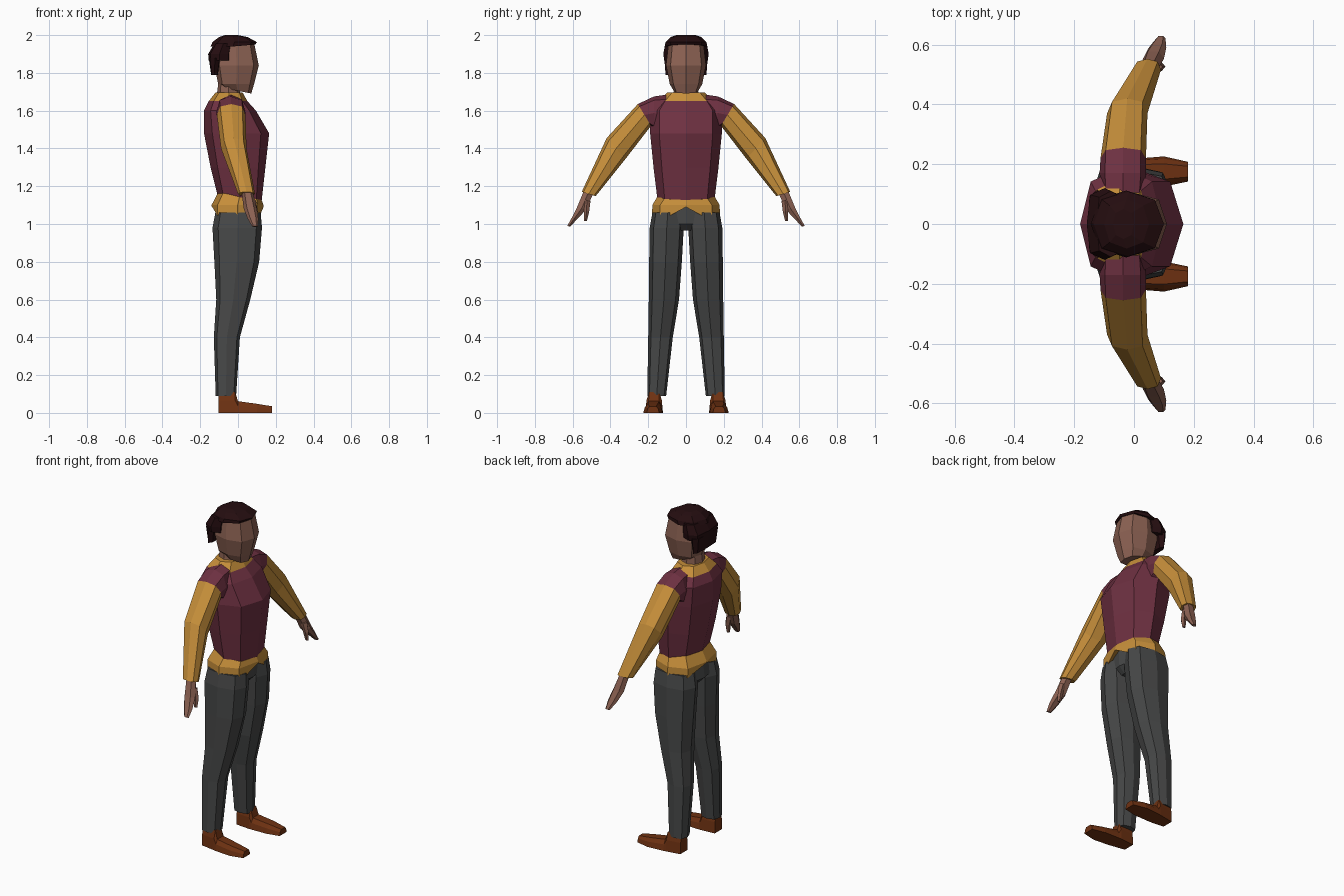
import bpy, bmesh, math
from mathutils import Vector

if "Cube" in bpy.data.objects:
    bpy.data.objects.remove(bpy.data.objects["Cube"])


def material(name, r, g, b):
    m = bpy.data.materials.new(name)
    m.diffuse_color = (r, g, b, 1)
    m.use_nodes = True
    m.node_tree.nodes["Principled BSDF"].inputs["Base Color"].default_value = m.diffuse_color
    return m


SKIN = material("brown skin", 0.26, 0.12, 0.085)
HAIR = material("dark hair", 0.018, 0.004, 0.005)
VEST = material("burgundy vest", 0.155, 0.03, 0.053)
SHIRT = material("mustard shirt", 0.56, 0.27, 0.042)
TROUSERS = material("grey trousers", 0.062, 0.064, 0.064)
SHOE = material("brown leather", 0.16, 0.032, 0.006)


def oval(c, u, v, n=8, p=0.9, start=0.0):
    """Faceted oval around c spanned by u and v; a lower p is squarer."""
    f = lambda t: math.copysign(abs(t) ** p, t) if abs(t) > 1e-6 else 0.0
    angles = [math.tau * (i + start) / n for i in range(n)]
    return [Vector(c) + Vector(u) * f(math.cos(a)) + Vector(v) * f(math.sin(a)) for a in angles]


def flat_ring(z, xb, xf, y0, y1, **kw):
    """Level ring from back xb to front xf and side y0 to y1."""
    return oval(((xb + xf) / 2, (y0 + y1) / 2, z), ((xf - xb) / 2, 0, 0), (0, (y1 - y0) / 2, 0), **kw)


def limb_ring(xb, xf, top, low, **kw):
    """Ring across an arm, from its lower to its upper (y, z) point."""
    t, l = Vector((0, *top)), Vector((0, *low))
    c = (t + l) / 2
    c.x = (xb + xf) / 2
    return oval(c, ((xf - xb) / 2, 0, 0), (t - l) / 2, **kw)


def loft(name, rings, mats, bands=None, mirror=False):
    """Skin a list of rings; bands gives the material index of each step."""
    bm = bmesh.new()
    vs = [[bm.verts.new(p) for p in r] for r in rings]
    n = len(vs[0])
    for k in range(len(vs) - 1):
        for i in range(n):
            j = (i + 1) % n
            f = bm.faces.new((vs[k][i], vs[k][j], vs[k + 1][j], vs[k + 1][i]))
            f.material_index = bands[k] if bands else 0
    bm.faces.new(vs[0][::-1]).material_index = bands[0] if bands else 0
    bm.faces.new(vs[-1]).material_index = bands[-1] if bands else 0
    bmesh.ops.recalc_face_normals(bm, faces=bm.faces)
    me = bpy.data.meshes.new(name)
    bm.to_mesh(me)
    bm.free()
    for m in mats:
        me.materials.append(m)
    ob = bpy.data.objects.new(name, me)
    bpy.context.collection.objects.link(ob)
    if mirror:
        mod = ob.modifiers.new("mirror", 'MIRROR')
        mod.use_axis = (False, True, False)
        mod.use_mirror_merge = False
    return ob


def body(name, rows, mats, bands=None, **kw):
    """Symmetric loft from rows of z, back, front, half width."""
    return loft(name, [flat_ring(z, b, f, -h, h, **kw) for z, b, f, h in rows], mats, bands)


# Torso: vest with a mustard collar
body("vest", [(1.12, -0.10, 0.125, 0.15), (1.30, -0.145, 0.145, 0.172), (1.48, -0.18, 0.165, 0.19),
              (1.60, -0.18, 0.095, 0.19), (1.65, -0.155, 0.05, 0.15), (1.695, -0.12, 0.025, 0.10)],
     [VEST, SHIRT], [0, 0, 0, 0, 1], p=0.85)

# Flared shirt hem with a zigzag lower edge
hem = [flat_ring(z, b, f, -h, h, p=0.75) for z, b, f, h in
       [(1.045, -0.14, 0.135, 0.18), (1.10, -0.14, 0.135, 0.178), (1.15, -0.105, 0.125, 0.15)]]
for p, dz in zip(hem[0], (0.045, -0.03, -0.005, 0, 0.05, 0, -0.005, -0.03)):
    p.z += dz
for p in hem[2]:
    p.z -= p.x * 0.18
loft("shirt_hem", hem, [SHIRT])

# Trousers
body("trouser_seat", [(0.965, -0.09, 0.07, 0.15), (1.0, -0.125, 0.105, 0.185), (1.09, -0.115, 0.11, 0.165)],
     [TROUSERS], p=0.7)
legs = [(0.09, -0.118, -0.01, 0.105, 0.205), (0.40, -0.128, 0.01, 0.07, 0.20), (0.60, -0.115, 0.065, 0.037, 0.197),
        (0.80, -0.125, 0.112, 0.022, 0.195), (0.98, -0.135, 0.127, 0.012, 0.192), (1.06, -0.12, 0.12, 0.015, 0.178)]
loft("trouser_leg", [flat_ring(*r, p=0.75) for r in legs], [TROUSERS], mirror=True)


# Shoes, lofted from heel to toe
def shoe_ring(x, y0, y1, top, inset):
    return [Vector((x, y0, 0)), Vector((x, y1, 0)), Vector((x, y1 - inset * 0.3, top * 0.6)),
            Vector((x, y1 - inset, top)), Vector((x, y0 + inset, top)), Vector((x, y0 + inset * 0.3, top * 0.6))]


loft("shoe", [shoe_ring(-0.102, 0.13, 0.20, 0.11, 0.01), shoe_ring(-0.015, 0.122, 0.215, 0.11, 0.02),
              shoe_ring(0.0, 0.122, 0.218, 0.062, 0.02), shoe_ring(0.10, 0.125, 0.226, 0.048, 0.025),
              shoe_ring(0.18, 0.142, 0.208, 0.035, 0.015)], [SHOE], mirror=True)

# Arms: vest shoulder, then mustard sleeve
loft("sleeve", [limb_ring(-0.11, 0.035, (0.10, 1.685), (0.12, 1.47), p=0.75),
                limb_ring(-0.115, 0.04, (0.17, 1.675), (0.17, 1.50), p=0.75),
                limb_ring(-0.112, 0.04, (0.255, 1.635), (0.185, 1.52), p=0.75),
                limb_ring(-0.09, 0.045, (0.42, 1.455), (0.32, 1.345), p=0.8),
                limb_ring(0.0, 0.09, (0.552, 1.17), (0.478, 1.148), p=0.8)],
     [VEST, SHIRT], [0, 0, 1, 1], mirror=True)

# Hands and thumbs
loft("hand", [limb_ring(0.02, 0.08, (0.545, 1.175), (0.49, 1.155), n=6),
              limb_ring(0.03, 0.10, (0.58, 1.09), (0.525, 1.075), n=6),
              limb_ring(0.05, 0.108, (0.606, 1.035), (0.575, 1.025), n=6),
              limb_ring(0.075, 0.105, (0.63, 0.99), (0.612, 0.985), n=6)], [SKIN], mirror=True)
loft("thumb", [limb_ring(0.055, 0.095, (0.545, 1.13), (0.505, 1.12), n=5),
               limb_ring(0.07, 0.105, (0.54, 1.07), (0.512, 1.065), n=5),
               limb_ring(0.08, 0.10, (0.54, 1.015), (0.525, 1.015), n=5)], [SKIN], mirror=True)

# Neck and head
body("neck", [(1.66, -0.115, 0.025, 0.075), (1.70, -0.11, 0.01, 0.065), (1.78, -0.10, 0.0, 0.06)], [SKIN])
head = [flat_ring(z, b, f, -h, h, p=0.75) for z, b, f, h in
        [(1.705, -0.075, 0.07, 0.065), (1.74, -0.105, 0.085, 0.086), (1.84, -0.125, 0.11, 0.106),
         (1.96, -0.11, 0.085, 0.092)]]
for p in head[0]:
    p.z -= p.x * 0.2
loft("head", head, [SKIN])

# Hair: tilted cap, then stepped sides and back
cap = [flat_ring(z, b, f, -h, h, p=0.85) for z, b, f, h in
       [(1.94, -0.145, 0.092, 0.112), (1.963, -0.135, 0.10, 0.108), (1.99, -0.10, 0.05, 0.082),
        (2.0, -0.07, 0.0, 0.05)]]
for p in cap[0]:
    p.z += max(0, p.x) * 0.12
loft("hair_cap", cap, [HAIR])
body("hair_sides", [(1.865, -0.155, -0.038, 0.115), (1.90, -0.158, -0.038, 0.12), (1.955, -0.125, -0.03, 0.11)],
     [HAIR], p=0.6)
body("hair_back", [(1.79, -0.142, -0.106, 0.108), (1.88, -0.155, -0.09, 0.115)], [HAIR], p=0.6)
